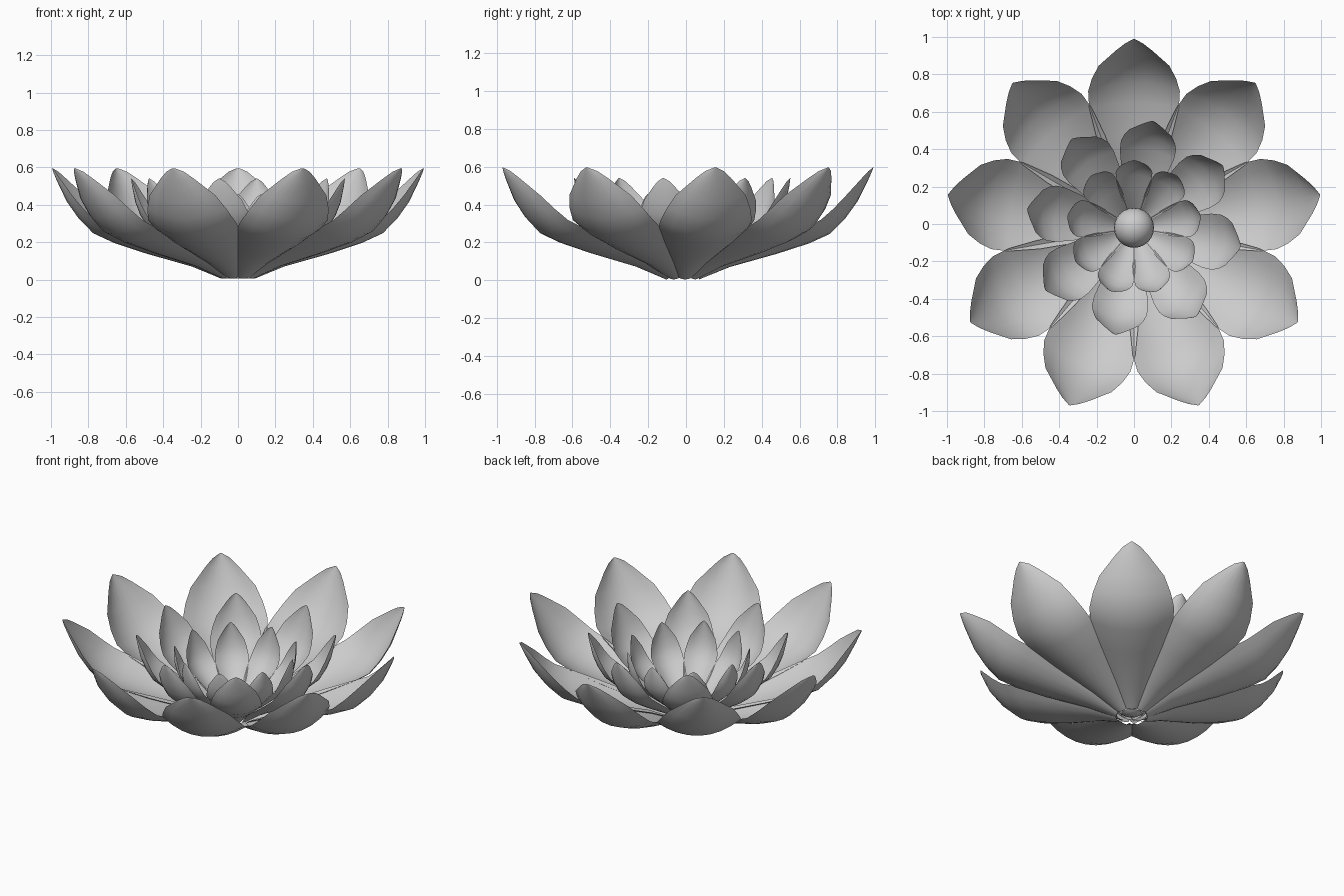
import bpy, bmesh
from math import sin, cos, radians
from mathutils import Vector

if "Cube" in bpy.data.objects:
    bpy.data.objects.remove(bpy.data.objects["Cube"])

CENTRE_Y = -0.02
# petal spine: distance out, height, half width
SPINE = [(0, 0, .045), (.16, .065, .115), (.41, .135, .2), (.58, .19, .24),
         (.69, .24, .245), (.77, .32, .225), (.835, .41, .188),
         (.89, .52, .095), (.91, .565, .05), (.92, .59, .006)]
COLS = 8


def petal_ring(name, count, start, base_r, base_z, scale, pitch, width):
    """One ring of cupped petals, turned around the flower centre."""
    c, s = cos(radians(pitch)), sin(radians(pitch))
    spine = [Vector((x * c - z * s, x * s + z * c)) * scale + Vector((base_r, base_z))
             for x, z, w in SPINE]
    bm = bmesh.new()
    for k in range(count):
        a = radians(start + k * 360 / count)
        out, side = Vector((cos(a), sin(a), 0)), Vector((-sin(a), cos(a), 0))
        rows = []
        for i, p in enumerate(spine):
            t = (spine[min(i + 1, len(spine) - 1)] - spine[max(i - 1, 0)]).normalized()
            w = SPINE[i][2] * width
            row = []
            for j in range(COLS + 1):
                u = 2 * j / COLS - 1
                lift = .36 * w * u * u
                r, z = p.x - t.y * lift, p.y + t.x * lift
                row.append(bm.verts.new(out * r + side * (u * w) + Vector((0, CENTRE_Y, z))))
            rows.append(row)
        for lo, hi in zip(rows, rows[1:]):
            for j in range(COLS):
                bm.faces.new((lo[j], hi[j], hi[j + 1], lo[j + 1]))
    for f in bm.faces:
        f.smooth = True
    me = bpy.data.meshes.new(name)
    bm.to_mesh(me)
    bm.free()
    ob = bpy.data.objects.new(name, me)
    bpy.context.collection.objects.link(ob)


# three rings of petals
petal_ring("outer_petals", 9, 90, .09, .005, 1.0, 0, 1.0)
petal_ring("middle_petals", 8, 80, .085, .015, .66, 14, .61)
petal_ring("inner_petals", 9, 90, .06, .02, .485, 22.7, .4)

# round seed head in the middle
bpy.ops.mesh.primitive_uv_sphere_add(segments=24, ring_count=12, radius=.107,
                                     location=(0, CENTRE_Y, .125))
bpy.context.object.name = "seed_head"
bpy.ops.object.shade_smooth()
